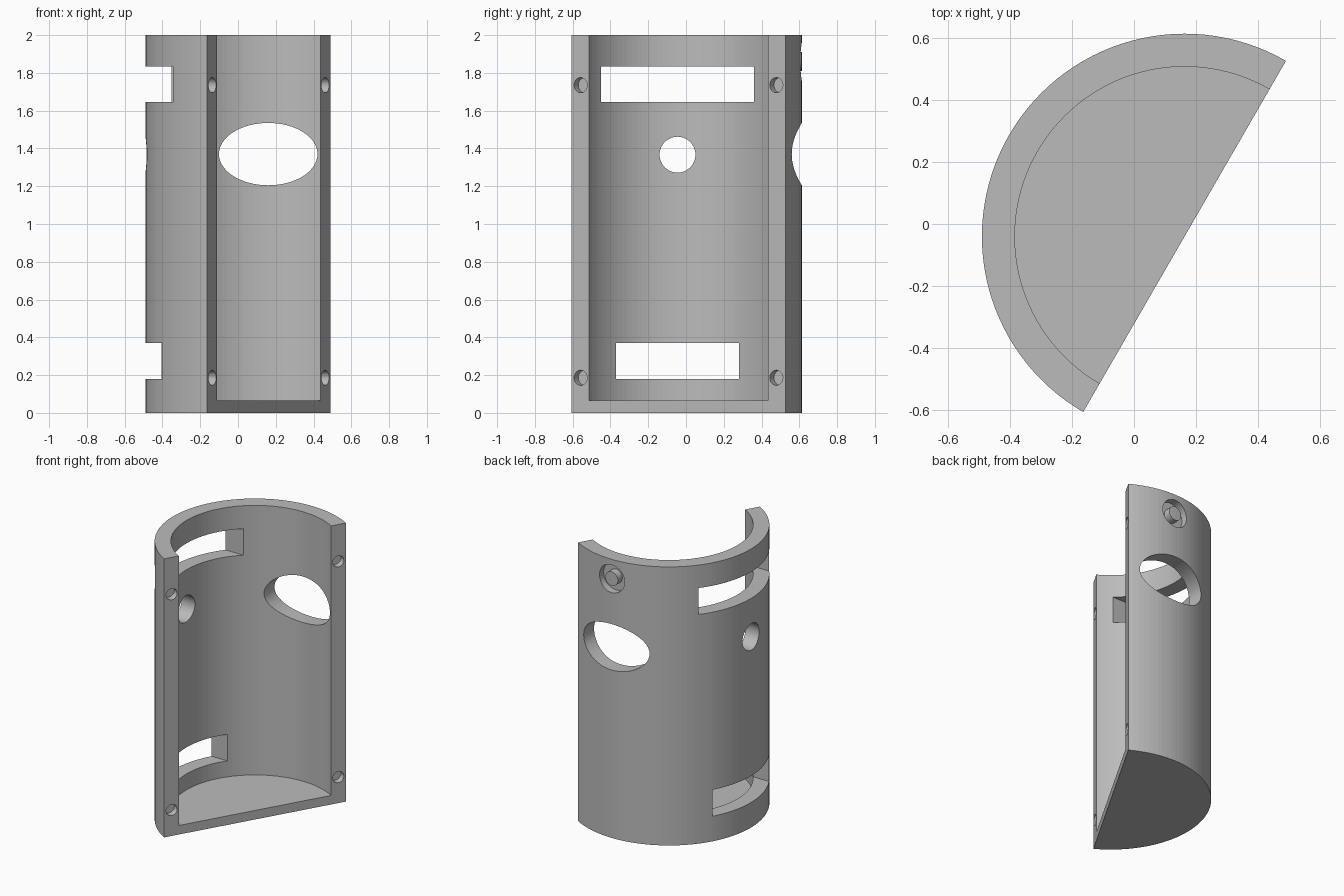
import bpy, bmesh, math
from mathutils import Matrix, Vector

cube = bpy.data.objects.get("Cube")
if cube:
    bpy.data.objects.remove(cube, do_unlink=True)

CX, CY = 0.163, -0.04        # axis of the half cylinder
R_OUT, R_IN = 0.653, 0.547
HEIGHT, FLOOR = 2.0, 0.065
OPEN = math.radians(60)      # direction of the open cut face
SEG = 60                     # facets around the half wall

grey = bpy.data.materials.new("plain grey")
grey.use_nodes = True
colour = (0.5, 0.5, 0.5, 1)
grey.diffuse_color = colour
grey.node_tree.nodes["Principled BSDF"].inputs["Base Color"].default_value = colour


def finish(name, bm):
    bmesh.ops.recalc_face_normals(bm, faces=bm.faces)
    mesh = bpy.data.meshes.new(name)
    bm.to_mesh(mesh)
    bm.free()
    mesh.materials.append(grey)
    ob = bpy.data.objects.new(name, mesh)
    bpy.context.collection.objects.link(ob)
    return ob


def cylinder(name, centre, axis, radius, length, segments=48, stretch=1.0, spin=0.0):
    """Cylinder centred on a point, lying along an axis; stretch widens local x."""
    bm = bmesh.new()
    bmesh.ops.create_cone(bm, cap_ends=True, segments=segments,
                          radius1=radius, radius2=radius, depth=length)
    turn = Vector((0, 0, 1)).rotation_difference(Vector(axis)).to_matrix().to_4x4()
    bm.transform(Matrix.Translation(centre) @ turn
                 @ Matrix.Diagonal((stretch, 1, 1, 1)) @ Matrix.Rotation(spin, 4, 'Z'))
    return finish(name, bm)


def box(name, centre, size):
    bm = bmesh.new()
    bmesh.ops.create_cube(bm, size=1)
    bm.transform(Matrix.Translation(centre) @ Matrix.Diagonal((*size, 1)))
    return finish(name, bm)


def cut(target, cutter):
    mod = target.modifiers.new("cut", 'BOOLEAN')
    mod.operation, mod.solver, mod.object = 'DIFFERENCE', 'EXACT', cutter
    bpy.context.view_layer.objects.active = target
    bpy.ops.object.modifier_apply(modifier=mod.name)
    bpy.data.objects.remove(cutter, do_unlink=True)


# Solid half cylinder
bm = bmesh.new()
rim = []
for i in range(SEG + 1):
    a = OPEN + math.pi * i / SEG
    rim.append(bm.verts.new((CX + R_OUT * math.cos(a), CY + R_OUT * math.sin(a), 0)))
base = bm.faces.new(rim)
top = bmesh.ops.extrude_face_region(bm, geom=[base])["geom"]
bmesh.ops.translate(bm, vec=(0, 0, HEIGHT),
                    verts=[v for v in top if isinstance(v, bmesh.types.BMVert)])
shell = finish("half_shell", bm)

# Hollow inside, leaving the floor
cut(shell, cylinder("cavity", (CX, CY, FLOOR + 1.5), (0, 0, 1), R_IN, 3, SEG * 2, spin=OPEN))

# Two wide slots and a round hole through the side wall
for z, width in ((1.74, 0.81), (0.275, 0.65)):
    cut(shell, box("slot", (-0.45, CY - 0.005, z), (0.9, width, 0.19)))
cut(shell, cylinder("round_hole", (-0.4, CY - 0.005, 1.367), (1, 0, 0), 0.095, 0.6))

# Oval opening through the back wall
cut(shell, cylinder("oval", (CX - 0.003, 0.5, 1.37), (0, 1, 0), 0.165, 0.6, 64, stretch=1.58))

# Ring groove with a central pin, above the oval
groove = cylinder("groove", (CX, 0.66, 1.86), (0, 1, 0), 0.1, 0.2)
cut(groove, cylinder("pin", (CX, 0.66, 1.86), (0, 1, 0), 0.05, 0.4))
cut(shell, groove)

# Shallow sockets in the two edges of the cut face
along = Vector((math.cos(OPEN), math.sin(OPEN), 0))
normal = Vector((math.sin(OPEN), -math.cos(OPEN), 0))
for side in (-1, 1):
    for z in (0.186, 1.735):
        spot = Vector((CX, CY, z)) + along * side * 0.598
        cut(shell, cylinder("socket", spot, normal, 0.04, 0.09, 32))
